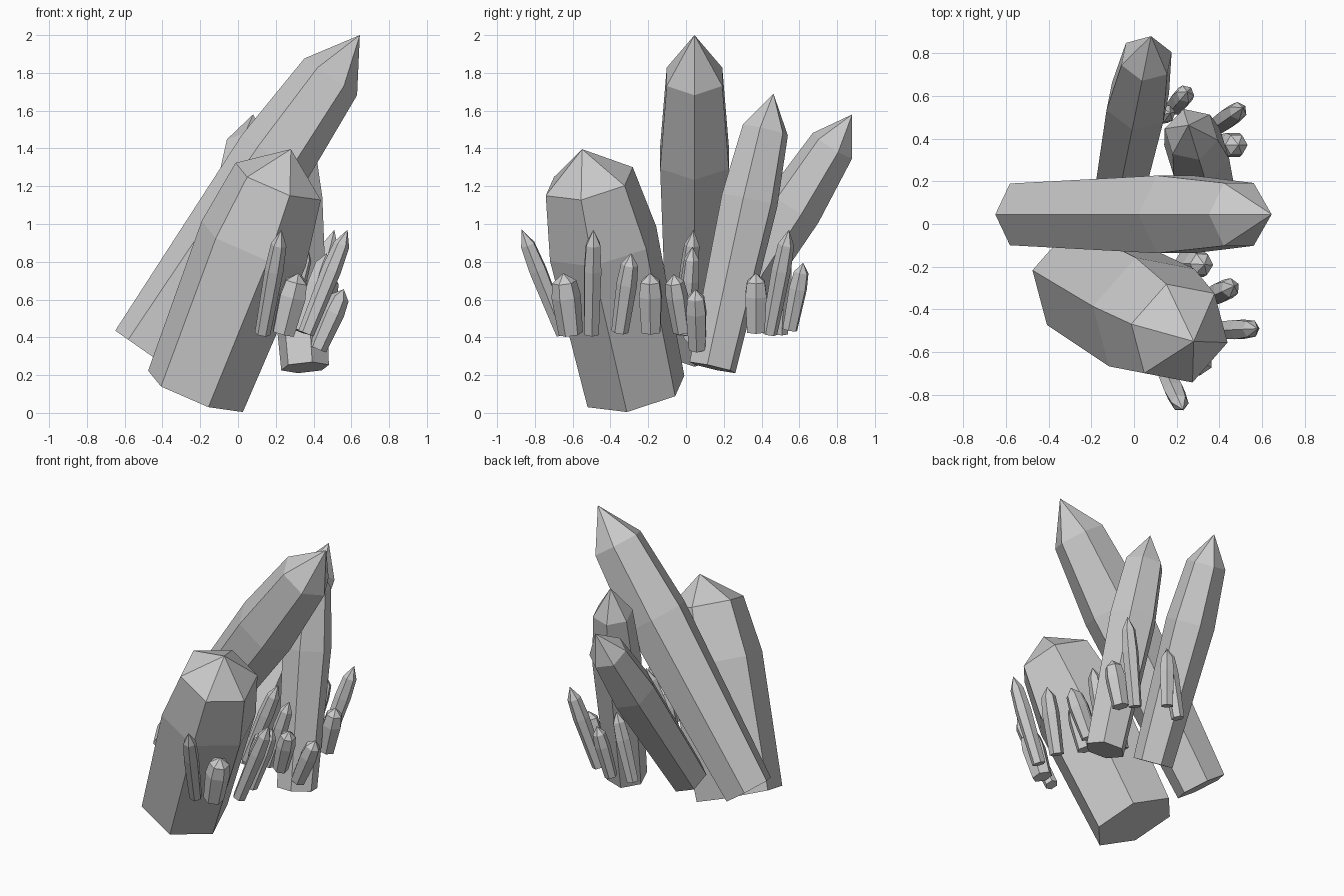
import bpy, bmesh
from math import sin, cos, pi, radians
from mathutils import Vector

if "Cube" in bpy.data.objects:
    bpy.data.objects.remove(bpy.data.objects["Cube"])


def crystal(name, base, tip, radii, roll=0, mid=0.61, shoulder=0.867):
    """Six-sided crystal: base, belly and shoulder rings closed by a point."""
    base, tip = Vector(base), Vector(tip)
    span = tip - base
    axis = span.normalized()
    lean = Vector((axis.x, axis.y, 0))
    u = (lean - axis * lean.dot(axis)).normalized()
    v = axis.cross(u)
    bm = bmesh.new()
    rings = []
    for t, r in zip((0, mid, shoulder), radii):
        angles = [radians(roll) + i * pi / 3 for i in range(6)]
        rings.append([bm.verts.new(base + span * t + (u * cos(a) + v * sin(a)) * r)
                      for a in angles])
    top = bm.verts.new(tip)
    bm.faces.new(rings[0][::-1])
    for i in range(6):
        j = (i + 1) % 6
        for lo, hi in zip(rings, rings[1:]):
            bm.faces.new((lo[i], lo[j], hi[j], hi[i]))
        bm.faces.new((rings[2][i], rings[2][j], top))
    mesh = bpy.data.meshes.new(name)
    bm.to_mesh(mesh)
    bm.free()
    bpy.context.collection.objects.link(bpy.data.objects.new(name, mesh))


# Main crystals
crystal("tall_crystal", (-.513, .045, .34), (.645, .045, 2.0), (.167, .21, .17))
crystal("thick_crystal", (-.225, -.265, .114), (.28, -.55, 1.396), (.278, .305, .25), roll=17)
crystal("back_crystal", (-.08, .09, .33), (.08, .88, 1.58), (.127, .157, .126))
crystal("upright_crystal", (.355, .14, .24), (.255, .463, 1.69), (.13, .157, .128))

# Small crystals around the side: base, tip, belly radius
small = [
    ((.13, -.65, .42), (.23, -.87, .97), .05),
    ((.24, -.61, .42), (.32, -.65, .74), .078),
    ((.36, -.50, .42), (.58, -.49, .97), .052),
    ((.34, -.35, .43), (.47, -.29, .845), .055),
    ((.24, -.185, .43), (.33, -.19, .74), .068),
    ((.34, -.02, .43), (.44, -.066, .735), .06),
    ((.08, -.02, .42), (.28, .04, .97), .05),
    ((.23, .0, .42), (.37, .035, .88), .05),
    ((.42, .06, .34), (.56, .05, .655), .06),
    ((.42, .37, .43), (.49, .37, .74), .065),
    ((.36, .44, .42), (.51, .545, .97), .052),
    ((.19, .55, .44), (.25, .62, .795), .05),
    ((.06, .50, .42), (.17, .52, .88), .05),
]
for n, (base, tip, r) in enumerate(small, 1):
    crystal(f"small_crystal_{n}", base, tip, (r * .83, r, r * .83), shoulder=.855)
